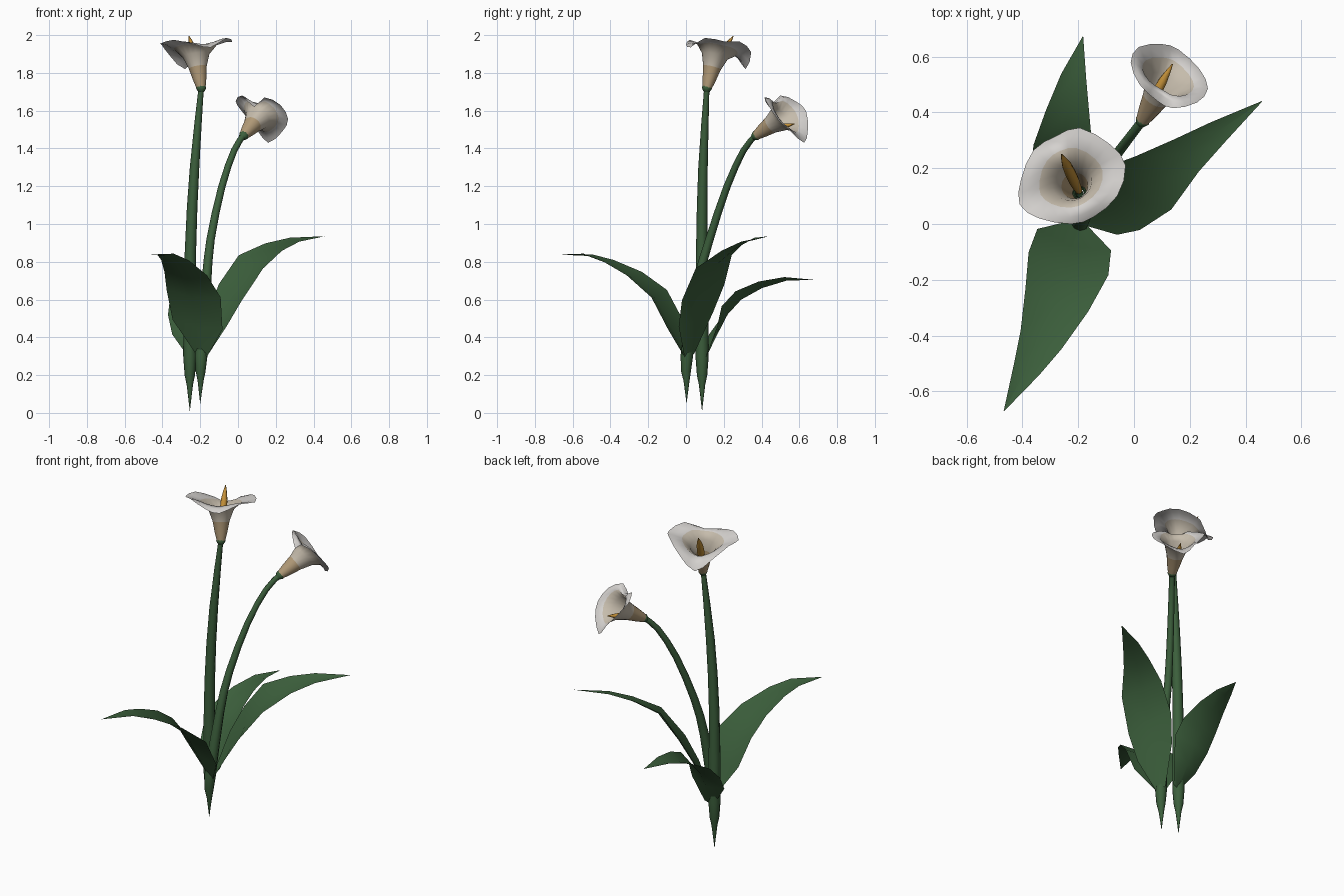
import bpy
from math import cos, sin, pi
from mathutils import Vector

if "Cube" in bpy.data.objects:
    bpy.data.objects.remove(bpy.data.objects["Cube"])


def material(name, rgb):
    m = bpy.data.materials.new(name)
    m.diffuse_color = (*rgb, 1)
    m.use_nodes = True
    m.node_tree.nodes["Principled BSDF"].inputs["Base Color"].default_value = m.diffuse_color
    return m


STEM = material("stem green", (0.045, 0.115, 0.045))
LEAF = material("leaf green", (0.045, 0.115, 0.045))
TAN = material("throat tan", (0.45, 0.33, 0.19))
CREAM = material("cream", (0.56, 0.50, 0.41))
WHITE = material("petal white", (0.66, 0.64, 0.62))
ORANGE = material("spadix orange", (0.55, 0.28, 0.04))


def skin(name, rings, closed, mats):
    """Join rows of points with quads; one material per strip (last repeats)."""
    n = len(rings[0])
    verts = [p for r in rings for p in r]
    faces, idx = [], []
    for i in range(len(rings) - 1):
        for j in range(n if closed else n - 1):
            k = (j + 1) % n
            faces.append((i * n + j, i * n + k, (i + 1) * n + k, (i + 1) * n + j))
            idx.append(min(i, len(mats) - 1))
    me = bpy.data.meshes.new(name)
    me.from_pydata(verts, [], faces)
    slots = list(dict.fromkeys(mats))
    for m in slots:
        me.materials.append(m)
    for p, i in zip(me.polygons, idx):
        p.material_index = slots.index(mats[i])
        p.use_smooth = True
    ob = bpy.data.objects.new(name, me)
    bpy.context.collection.objects.link(ob)
    return ob


def spline(pts, steps, closed=False):
    """Catmull-Rom through points of any dimension."""
    n = len(pts)
    pts = [Vector(p) for p in pts]
    get = (lambda i: pts[i % n]) if closed else (lambda i: pts[max(0, min(n - 1, i))])
    out = []
    for i in range(n if closed else n - 1):
        a, b, c, d = (get(i + k) for k in (-1, 0, 1, 2))
        for s in range(steps):
            t = s / steps
            out.append(0.5 * (2 * b + (c - a) * t + (2 * a - 5 * b + 4 * c - d) * t * t
                              + (3 * b - a - 3 * c + d) * t ** 3))
    return out if closed else out + [pts[-1]]


def tube(name, path, mat, sides=8, steps=2):
    """Round sweep along points given as (x, y, z, radius)."""
    pts = spline(path, steps)
    rings = []
    for i, p in enumerate(pts):
        t = (pts[min(i + 1, len(pts) - 1)] - pts[max(i - 1, 0)]).to_3d().normalized()
        u = Vector((0, 1, 0)).cross(t).normalized() if abs(t.y) < 0.95 else Vector((1, 0, 0))
        v = t.cross(u)
        r = max(p[3], 0.0005)
        rings.append([p.to_3d() + r * (cos(a) * u + sin(a) * v)
                      for a in (2 * pi * k / sides for k in range(sides))])
    return skin(name, rings, True, [mat])


def leaf(name, rib, banks, fold=0.2):
    """Creased blade: midrib (x, y, z, half width), bank changes from foot to tip."""
    pts = [Vector(p) for p in rib]
    rings = []
    for i, p in enumerate(pts):
        t = (pts[min(i + 1, len(pts) - 1)] - pts[max(i - 1, 0)]).to_3d().normalized()
        side = Vector((-t.y, t.x, 0)).normalized()
        f = i / (len(pts) - 1)
        side = (side + Vector((0, 0, banks[0] * (1 - f) + banks[1] * f))).normalized()
        up = t.cross(side).normalized()
        c, w = p.to_3d(), max(p[3], 0.001)
        lift = up * w * fold
        rings.append([c + side * w + lift * 0.6, c - lift * 0.4, c - side * w + lift * 0.6])
    return skin(name, rings, False, [LEAF])


def spathe(name, base, rim):
    """Funnel petal opening from a narrow throat to a wavy curled rim."""
    base = Vector(base)
    centre = sum((Vector(p) for p in rim), Vector()) / len(rim)
    axis = (centre - base).normalized()
    depth = (centre - base).length
    loop = spline(rim, 2, True)
    # radius, height as part of depth, blend towards the rim
    profile = [(0.024, 0, 0, 0), (0.036, 0.22, 0, 0), (0.048, 0.5, 0, 0),
               (0.062, 0.78, 0.08, 0.05), (0.075, 0.98, 0.35, 0.2),
               (0.085, 1.05, 0.72, 0.6), (0, 1, 1, 1)]
    rings = []
    for r, h, br, bh in profile:
        ring = []
        for p in loop:
            d = p - base
            ph = d.dot(axis)
            rad = d - axis * ph
            radius = r * (1 - br) + rad.length * br
            height = h * depth * (1 - bh) + ph * bh
            ring.append(base + axis * height + rad.normalized() * radius)
        rings.append(ring)
    return skin(name, rings, True, [TAN, TAN, CREAM, CREAM, WHITE])


# Stems with pointed feet
tube("tall_stem", [(-.255, .085, .01, 0), (-.255, .085, .15, .017), (-.255, .085, .3, .035),
                   (-.252, .083, .85, .03), (-.23, .09, 1.3, .025),
                   (-.195, .11, 1.72, .014)], STEM)
tube("bent_stem", [(-.20, .003, .05, 0), (-.198, .003, .17, .016), (-.195, .004, .3, .033),
                   (-.168, .06, .68, .026), (-.145, .125, .92, .022), (-.085, .218, 1.2, .019),
                   (-.02, .305, 1.39, .017), (.03, .37, 1.47, .016)], STEM)

# Upright flower
spathe("tall_spathe", (-.195, .112, 1.72),
       [(-.225, 0, 1.95), (-.145, .025, 1.935), (-.06, .10, 1.985), (-.03, .21, 1.965),
        (-.085, .285, 1.965), (-.195, .345, 1.91), (-.28, .315, 1.82), (-.36, .265, 1.89),
        (-.405, .16, 1.95), (-.41, .07, 1.955), (-.34, .02, 1.975)])
tube("tall_receptacle", [(-.195, .11, 1.70, .016), (-.195, .111, 1.72, .027),
                         (-.197, .115, 1.735, .02)], STEM)
tube("tall_spadix", [(-.197, .118, 1.74, .012), (-.215, .155, 1.83, .02),
                     (-.24, .208, 1.93, .018), (-.26, .25, 1.995, .002)], ORANGE)

# Nodding flower
spathe("bent_spathe", (.03, .37, 1.468),
       [(.16, .625, 1.43), (.10, .645, 1.50), (.018, .635, 1.60), (-.012, .58, 1.65),
        (.02, .50, 1.68), (.085, .44, 1.62), (.14, .415, 1.67), (.225, .435, 1.63),
        (.265, .485, 1.555), (.235, .555, 1.49)])
tube("bent_receptacle", [(.022, .356, 1.458, .016), (.03, .37, 1.468, .027),
                         (.036, .381, 1.476, .02)], STEM)
tube("bent_spadix", [(.04, .39, 1.478, .012), (.07, .45, 1.50, .018),
                     (.105, .515, 1.517, .016), (.138, .573, 1.53, .002)], ORANGE)

# Three arching leaves
leaf("front_leaf", [(-.195, 0, .30, .03), (-.22, -.07, .46, .14), (-.24, -.155, .62, .15),
                    (-.28, -.28, .725, .12), (-.335, -.42, .80, .08),
                    (-.385, -.52, .835, .05), (-.466, -.67, .838, 0)], (-.25, .1))
leaf("right_leaf", [(-.18, .02, .30, .03), (-.10, .06, .49, .11), (-.03, .10, .63, .135),
                    (.075, .155, .79, .12), (.19, .25, .87, .075),
                    (.3, .33, .912, .045), (.459, .44, .935, 0)], (.4, .2))
leaf("back_leaf", [(-.23, .10, .29, .03), (-.255, .16, .43, .10), (-.255, .21, .53, .115),
                   (-.25, .285, .61, .108), (-.235, .40, .67, .08),
                   (-.215, .53, .705, .046), (-.183, .672, .705, 0)], (-.25, -.1), .3)
